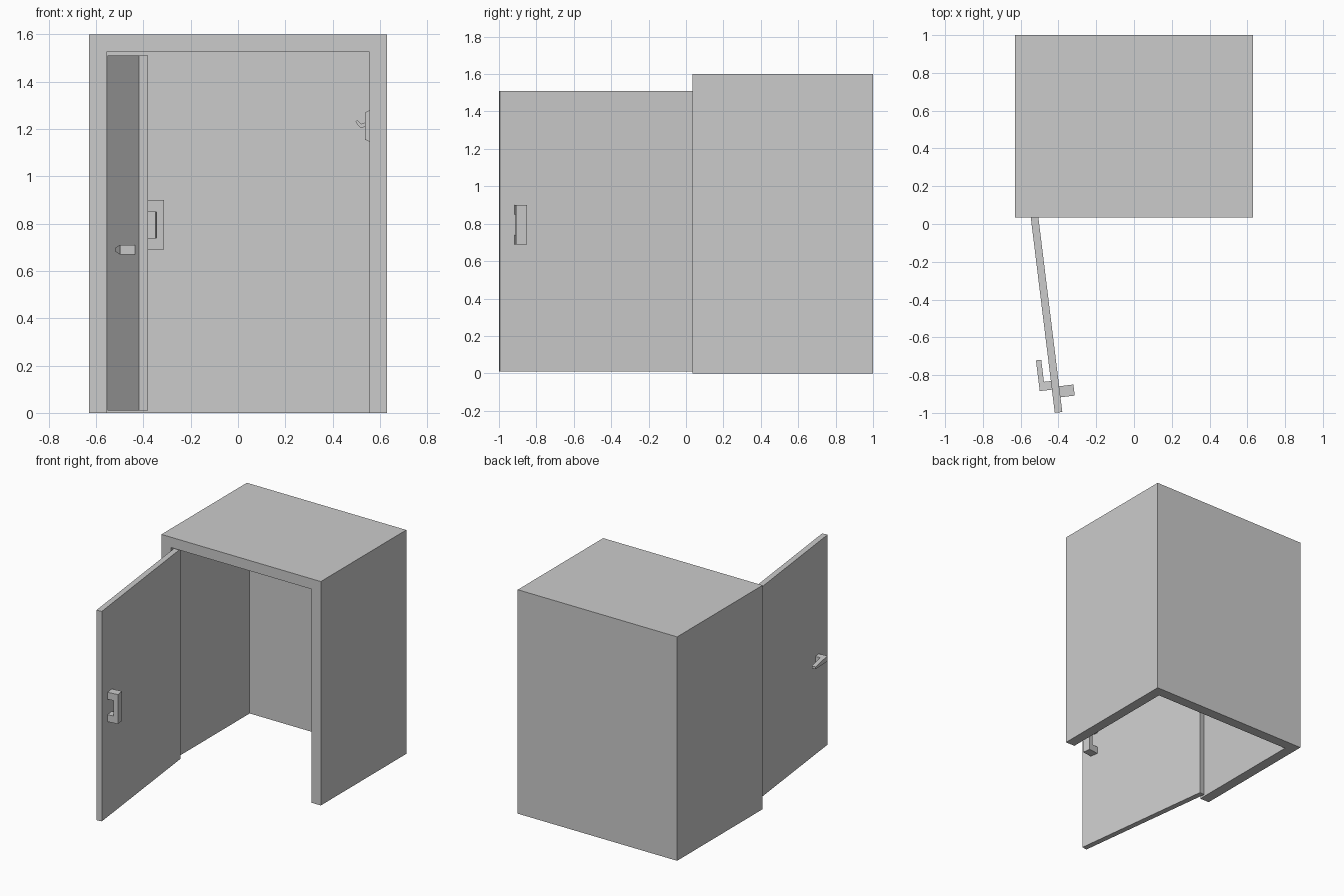
import bpy, bmesh, math
from mathutils import Vector

if "Cube" in bpy.data.objects:
    bpy.data.objects.remove(bpy.data.objects["Cube"])


def finish(name, bm, parent=None):
    bmesh.ops.recalc_face_normals(bm, faces=bm.faces)
    mesh = bpy.data.meshes.new(name)
    bm.to_mesh(mesh)
    bm.free()
    ob = bpy.data.objects.new(name, mesh)
    bpy.context.collection.objects.link(ob)
    ob.parent = parent
    return ob


def prism(name, pts, plane, lo, hi, parent=None, edit=None):
    """Extrude a 2D outline drawn in plane 'xy', 'xz' or 'yz' from lo to hi."""
    a, b = ("xyz".index(c) for c in plane)
    c = 3 - a - b
    bm = bmesh.new()
    verts = []
    for p in pts:
        co = Vector((0, 0, 0))
        co[a], co[b], co[c] = p[0], p[1], lo
        verts.append(bm.verts.new(co))
    face = bm.faces.new(verts)
    new = bmesh.ops.extrude_face_region(bm, geom=[face])["geom"]
    step = Vector((0, 0, 0))
    step[c] = hi - lo
    bmesh.ops.translate(bm, vec=step, verts=[g for g in new if isinstance(g, bmesh.types.BMVert)])
    if edit:
        edit(bm)
    return finish(name, bm, parent)


def rect(a0, a1, b0, b1):
    return [(a0, b0), (a1, b0), (a1, b1), (a0, b1)]


# Booth shell: box open at the front and bottom, thickened inwards
def open_box(bm):
    bmesh.ops.recalc_face_normals(bm, faces=bm.faces)
    gone = [f for f in bm.faces if f.normal.z < -0.5 or f.normal.y < -0.5]
    bmesh.ops.delete(bm, geom=gone, context='FACES')


bm = bmesh.new()
bmesh.ops.create_cube(bm, size=1)
for v in bm.verts:
    v.co = (v.co.x * 1.26, 0.5175 + v.co.y * 0.965, 0.8 + v.co.z * 1.6)
open_box(bm)
mesh = bpy.data.meshes.new("booth_shell")
bm.to_mesh(mesh)
bm.free()
shell = bpy.data.objects.new("booth_shell", mesh)
bpy.context.collection.objects.link(shell)
solid = shell.modifiers.new("walls", 'SOLIDIFY')
solid.thickness = 0.074
solid.offset = -1
solid.use_even_offset = True

# Mirror on the inside of the back wall
prism("back_mirror", rect(-0.475, 0.475, 0.105, 1.31), "xz", 0.92, 0.93)

# Coat hook on the right inner wall
plate = [(0.558, 1.145), (0.537, 1.155), (0.537, 1.27), (0.558, 1.28)]
prism("hook_plate", plate, "xz", 0.49, 0.55)
prong = [(0.54, 1.228), (0.523, 1.222), (0.512, 1.23), (0.504, 1.238),
         (0.497, 1.231), (0.507, 1.215), (0.519, 1.205), (0.54, 1.21)]
prism("hook_prong", prong, "xz", 0.505, 0.535)

# Door, modelled closed with its origin on the hinge, then swung open
door = prism("door", rect(0, 1.088, 0, 0.04), "xy", 0.01, 1.51)
door.location = (-0.552, 0.08, 0)
door.rotation_euler = (0, 0, math.radians(-83))


# Outer lever handle, tapering towards its tip
def taper(bm):
    for v in bm.verts:
        if v.co.x < 0.85:
            v.co.z = 0.69 + (v.co.z - 0.69) * 0.4


lever = [(0.964, 0.002), (0.918, 0.002), (0.918, -0.037),
         (0.80, -0.037), (0.80, -0.065), (0.964, -0.065)]
prism("door_lever", lever, "xy", 0.67, 0.71, door, taper)

# Inner pull handle
pull = [(0.038, 0.69), (0.116, 0.69), (0.116, 0.90), (0.038, 0.90),
        (0.038, 0.85), (0.085, 0.85), (0.085, 0.74), (0.038, 0.74)]
prism("door_pull", pull, "yz", 0.951, 1.01, door)
